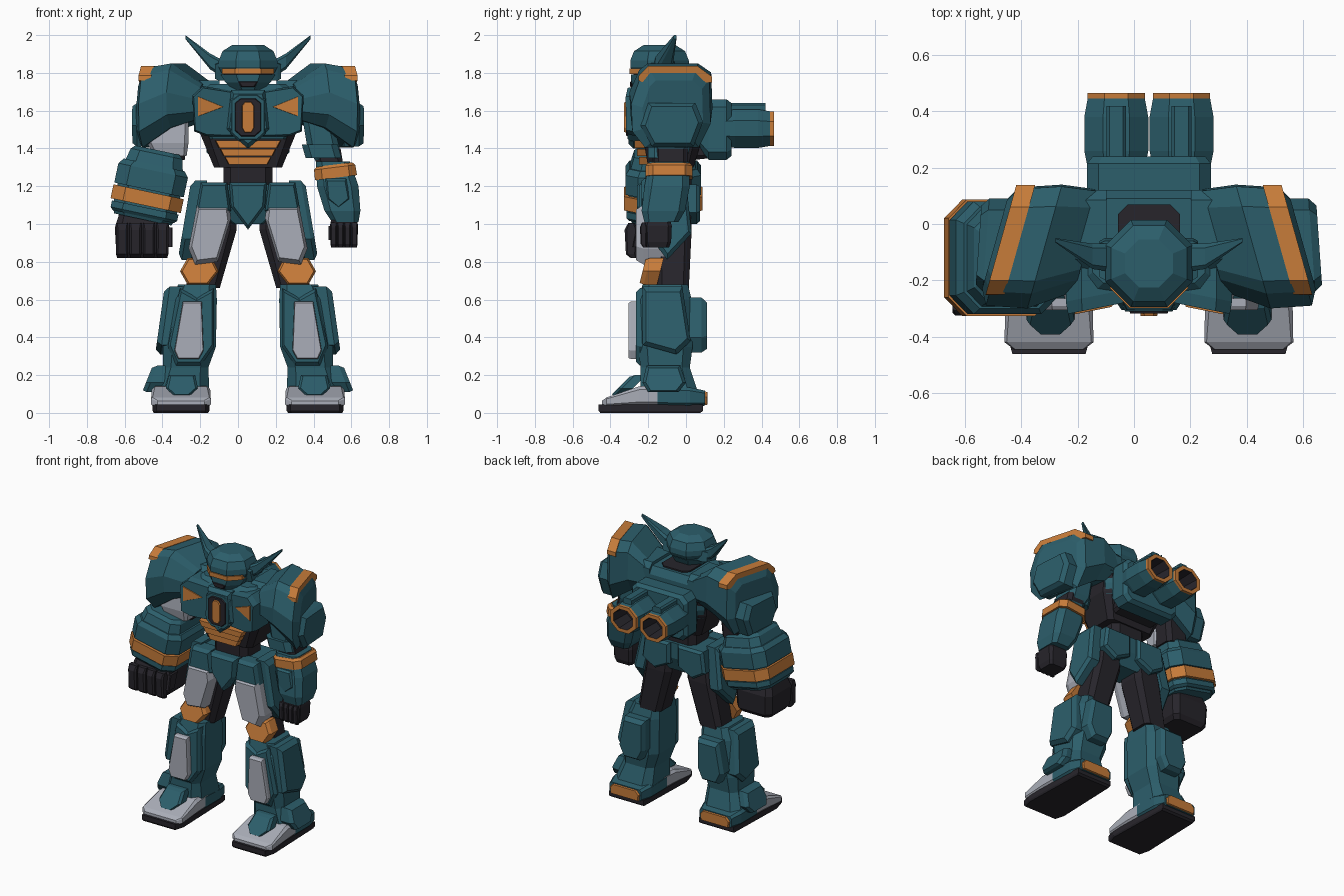
import bpy, bmesh, math
from mathutils import Matrix, Vector

if "Cube" in bpy.data.objects:
    bpy.data.objects.remove(bpy.data.objects["Cube"])

CENTER = .053  # the body sits off centre because one arm is wider


def material(name, r, g, b):
    mat = bpy.data.materials.new(name)
    mat.use_nodes = True
    mat.diffuse_color = (r, g, b, 1)
    mat.node_tree.nodes["Principled BSDF"].inputs["Base Color"].default_value = (r, g, b, 1)
    return mat


TEAL = material("teal armour", .025, .112, .147)
ORANGE = material("orange trim", .57, .2, .042)
GREY = material("pale grey armour", .4, .42, .48)
DARK = material("dark frame", .02, .018, .024)


def place(axis, p, q, d):
    return {"x": (d, p, q), "y": (p, d, q), "z": (p, q, d)}[axis]


def loft(name, mat, rings, side=1, at=Matrix(), bands=None):
    """Skin a stack of rings; bands gives one material per strip."""
    bm = bmesh.new()
    mats = list(dict.fromkeys(bands or [mat]))
    rows = [[bm.verts.new(at @ Vector(p)) for p in ring] for ring in rings]
    for k, (lo, hi) in enumerate(zip(rows, rows[1:])):
        for i in range(len(lo)):
            j = (i + 1) % len(lo)
            face = bm.faces.new((lo[i], lo[j], hi[j], hi[i]))
            face.material_index = mats.index(bands[k]) if bands else 0
    bm.faces.new(rows[0])
    bm.faces.new(rows[-1]).material_index = mats.index(bands[-1]) if bands else 0
    for v in bm.verts:
        v.co.x = side * v.co.x + CENTER
    bmesh.ops.recalc_face_normals(bm, faces=bm.faces)
    mesh = bpy.data.meshes.new(name)
    bm.to_mesh(mesh)
    bm.free()
    for m in mats:
        mesh.materials.append(m)
    bpy.context.collection.objects.link(bpy.data.objects.new(name, mesh))


def block(name, mat, axis, sections, cut=.35, **kw):
    """Chamfered box; sections are (depth, centre p, centre q, half p, half q)."""
    rings = []
    for d, cp, cq, hp, hq in sections:
        c = cut * min(hp, hq)
        corner = [(hp, hq - c), (hp - c, hq)]
        pts = (corner + [(-p, q) for p, q in corner[::-1]]
               + [(-p, -q) for p, q in corner] + [(p, -q) for p, q in corner[::-1]])
        rings.append([place(axis, cp + p, cq + q, d) for p, q in pts])
    loft(name, mat, rings, **kw)


def plate(name, mat, axis, outline, back, front, inset=.85, slope=(0, 0), **kw):
    """Bevelled plate; slope tilts its depth along the outline's two axes."""
    n = len(outline)
    pc, qc = sum(p for p, q in outline) / n, sum(q for p, q in outline) / n
    rings = []
    for d, k in ((back, 1), (back + (front - back) * .75, 1), (front, inset)):
        ring = []
        for p, q in outline:
            a, b = (p - pc) * k, (q - qc) * k
            ring.append(place(axis, pc + a, qc + b, d + a * slope[0] + b * slope[1]))
        rings.append(ring)
    loft(name, mat, rings, **kw)


def sym(half):
    return half + [(-p, q) for p, q in reversed(half) if p]


def tilted(x, y, z, degrees):
    return Matrix.Translation((x, y, z)) @ Matrix.Rotation(math.radians(degrees), 4, "Y")


def fist(label, side, cx, cy, top, hx, hy, height):
    low = top - height
    block(label + "_palm", DARK, "z", [(top, cx, cy, hx * .85, hy * .8), (top - height * .3, cx, cy, hx, hy),
          (low + .03, cx, cy, hx * .95, hy * .95), (low, cx, cy, hx * .8, hy * .8)], .25, side=side)
    for i in range(4):
        x, w = cx + hx * (i - 1.5) * .49, hx * .22
        block(f"{label}_finger_{i}", DARK, "z", [(top - height * .2, x, cy - hy, w, hy * .12),
              (top - height * .35, x, cy - hy, w, hy * .25), (low + .02, x, cy - hy, w, hy * .2),
              (low, x, cy - hy * .9, w * .8, hy * .12)], side=side)
    block(label + "_thumb", DARK, "z", [(top - height * .3, cx - hx, cy - hy * .5, hx * .1, hy * .3),
          (low + height * .25, cx - hx, cy - hy * .7, hx * .1, hy * .25)], side=side)


# Head
OCT = .586
block("helmet", TEAL, "z", [(1.8, 0, -.14, .14, .14), (1.83, 0, -.14, .155, .155), (1.865, 0, -.14, .155, .155),
      (1.915, 0, -.14, .135, .135), (1.947, 0, -.14, .085, .085)], OCT)
block("face", DARK, "z", [(1.76, 0, -.15, .125, .125), (1.81, 0, -.15, .13, .13)], OCT)
block("jaw", TEAL, "z", [(1.695, 0, -.17, .06, .09), (1.75, 0, -.16, .12, .13), (1.792, 0, -.15, .145, .14)], OCT)
plate("mouth", DARK, "y", sym([(.055, 1.755), (.035, 1.725)]), -.27, -.296)
block("visor", ORANGE, "z", [(1.794, 0, -.165, .138, .134), (1.824, 0, -.165, .138, .134)], .52)
block("neck", DARK, "z", [(1.6, 0, -.03, .11, .1), (1.75, 0, -.03, .11, .1)])

# Torso
block("torso", TEAL, "z", [(1.45, 0, -.07, .23, .17), (1.52, 0, -.07, .25, .19), (1.69, 0, -.07, .26, .19),
      (1.74, 0, -.06, .2, .15)], .25)
block("abdomen", DARK, "z", [(1.3, 0, -.08, .18, .12), (1.47, 0, -.07, .25, .16), (1.6, 0, -.04, .262, .155)], .25)
block("waist", DARK, "z", [(1.18, 0, -.08, .13, .11), (1.32, 0, -.08, .13, .11)])
plate("breastplate", TEAL, "y", sym([(.09, 1.71), (.115, 1.5), (0, 1.4)]), -.2, -.305)
for i in range(3):
    z, w = 1.422 - .044 * i, .175 - .026 * i
    plate(f"belly_rib_{i}", ORANGE, "y", sym([(w, z + .02), (w - .02, z - .019)]), -.17, -.272 + .012 * i, .97)
for name, mat, w, h, y in (("gem_frame", TEAL, .092, .125, -.31), ("gem_surround", DARK, .072, .105, -.318),
                           ("gem", ORANGE, .032, .085, -.327)):
    plate(name, mat, "y", sym([(w * .55, 1.565 + h), (w, 1.565 + h * .75), (w, 1.565 - h * .7),
          (w * .55, 1.565 - h)]), -.25, y, .92)

# Backpack
block("backpack", TEAL, "y", [(.05, 0, 1.54, .18, .11), (.12, 0, 1.5, .22, .16), (.215, 0, 1.5, .22, .16),
      (.24, 0, 1.5, .2, .14)], .25)
block("backpack_mount", DARK, "y", [(.05, 0, 1.4, .17, .06), (.14, 0, 1.4, .17, .05)])

# Pelvis
block("pelvis", TEAL, "z", [(1.0, 0, -.08, .09, .09), (1.1, 0, -.08, .22, .13), (1.21, 0, -.08, .22, .13)], .25)
plate("centre_skirt", TEAL, "y", sym([(.1, 1.22), (.09, 1.09), (0, .97)]), -.16, -.26)

for side, label in ((1, "left_"), (-1, "right_")):
    def part(make, name, *args, **kw):
        make(label + name, *args, side=side, **kw)

    # Antenna and ear
    part(plate, "ear", TEAL, "x", [(-.2, 1.85), (-.06, 1.86), (-.05, 1.79), (-.17, 1.76)], .1, .175)
    part(block, "antenna", TEAL, "x", [(.13, -.12, 1.82, .05, .045), (.2, -.115, 1.86, .045, .042),
         (.332, -.058, 1.99, .008, .01)])

    # Chest block with its painted wedge
    part(plate, "chest", TEAL, "y", [(.05, 1.7), (.24, 1.73), (.295, 1.68), (.285, 1.49), (.22, 1.465),
         (.05, 1.46)], -.12, -.3, .93, slope=(-.2, 0))
    part(plate, "chest_wedge", ORANGE, "y", [(.265, 1.675), (.265, 1.57), (.13, 1.62)], -.303, -.312, .97,
         slope=(-.2, 0))

    # Thruster
    part(loft, "thruster", TEAL, [[(.116 + r * math.cos(a), y, 1.505 + .9 * r * math.sin(a))
         for a in [math.pi * (i + .5) / 4 for i in range(8)]]
         for y, r in ((.2, .11), (.26, .123), (.38, .123), (.445, .11), (.465, .11), (.465, .081), (.33, .07))],
         bands=[TEAL, TEAL, TEAL, ORANGE, ORANGE, DARK])
    part(block, "thruster_ridge", TEAL, "y", [(.2, .116, 1.61, .035, .03), (.42, .116, 1.61, .035, .03)])

    # Shoulder, swept back in plan
    sweep = Matrix(((1, -.28, 0, -.022), (0, 1, 0, 0), (0, 0, 1, 0), (0, 0, 0, 1)))
    pad = [(-1, .1), (-.76, .8), (-.56, 1), (.65, 1), (.97, .72), (1, -.4), (.7, -1), (-.65, -1), (-.97, -.6)]
    part(loft, "shoulder", TEAL, [[(d, cy + hy * p, cz + hz * q) for p, q in pad] for d, cy, cz, hy, hz in (
         (.22, -.06, 1.65, .18, .09), (.37, -.08, 1.68, .22, .17), (.52, -.08, 1.615, .21, .21),
         (.55, -.07, 1.6, .16, .16))], at=sweep)
    part(plate, "shoulder_band", ORANGE, "x", [(-.252, 1.76), (-.25, 1.785), (-.2, 1.837), (.06, 1.837),
         (.138, 1.78), (.138, 1.75), (.1, 1.75), (.05, 1.8), (-.19, 1.8), (-.23, 1.75)], .465, .532, 1, at=sweep)
    part(plate, "shoulder_flap", TEAL, "x", [(-.2, 1.64), (.05, 1.64), (.09, 1.54), (.04, 1.41), (-.18, 1.41),
         (-.24, 1.52)], .5, .605, slope=(-.07, 0))
    part(block, "shoulder_joint", TEAL, "x", [(.15, -.02, 1.66, .14, .1), (.4, -.02, 1.66, .14, .1)])

    # Hip skirts
    part(plate, "front_skirt", TEAL, "y", [(.11, 1.22), (.25, 1.22), (.275, 1.08), (.19, .98), (.09, 1.07)],
         -.14, -.25)
    part(plate, "side_skirt", TEAL, "x", [(-.18, 1.23), (0, 1.23), (.03, .95), (-.1, .81), (-.18, .92)],
         .25, .335, slope=(0, -.17))
    part(plate, "back_skirt", TEAL, "y", [(.03, 1.21), (.23, 1.21), (.25, 1.06), (.15, 1.0), (.03, 1.06)], 0, .075)

    # Thigh and knee
    part(block, "thigh", DARK, "z", [(.66, .24, -.07, .09, .085), (.97, .165, -.07, .105, .1),
         (1.12, .15, -.07, .09, .09)])
    part(plate, "thigh_plate", GREY, "y", [(.1, 1.1), (.27, 1.1), (.315, .87), (.28, .785), (.16, .8), (.09, 1.03)],
         -.1, -.265)
    part(plate, "knee", ORANGE, "y", [(.19, .82), (.32, .82), (.36, .75), (.32, .68), (.21, .68), (.155, .75)],
         -.135, -.23, .88, slope=(0, .25))

    # Shin and its plates
    part(block, "shin", TEAL, "z", [(.12, .35, -.09, .145, .15), (.24, .33, -.11, .12, .13),
         (.35, .31, -.11, .14, .145), (.6, .285, -.11, .12, .14), (.68, .27, -.11, .1, .12)])
    part(plate, "shin_frame", TEAL, "y", [(.18, .66), (.27, .61), (.36, .66), (.425, .35), (.38, .25), (.25, .25),
         (.18, .35)], -.18, -.265, .9)
    part(plate, "shin_plate", GREY, "y", [(.245, .59), (.345, .59), (.39, .33), (.37, .285), (.26, .285),
         (.235, .33)], -.25, -.305, .95)
    part(plate, "outer_shin_plate", TEAL, "x", [(-.23, .67), (-.02, .67), (.025, .38), (-.05, .31), (-.23, .36)],
         .36, .468, slope=(0, -.14))
    part(plate, "calf_plate", TEAL, "y", [(.21, .61), (.37, .61), (.41, .4), (.37, .32), (.25, .32), (.21, .4)],
         0, .11)

    # Ankle and foot
    part(plate, "ankle_flap", TEAL, "x", [(-.21, .25), (-.03, .25), (0, .16), (-.04, .11), (-.2, .11), (-.23, .16)],
         .44, .535, slope=(0, -.4))
    part(plate, "instep_flap", TEAL, "y", [(.28, .2), (.42, .2), (.435, .13), (.39, .09), (.31, .09), (.265, .13)],
         -.27, -.35, slope=(0, 1))
    part(plate, "sole", DARK, "z", [(.225, -.462), (.485, -.462), (.505, -.39), (.49, .09), (.22, .09), (.205, -.39)],
         .045, 0, .96)
    part(block, "toe", GREY, "y", [(-.445, .355, .052, .125, .012), (-.42, .355, .06, .158, .022),
         (-.25, .355, .09, .155, .05), (-.12, .355, .095, .15, .055)])
    part(block, "heel", TEAL, "y", [(-.15, .355, .09, .152, .055), (.02, .355, .085, .15, .05),
         (.1, .355, .078, .125, .04)])
    part(plate, "heel_trim", ORANGE, "y", sym([(.09, .112), (.115, .085), (.11, .042)]), .085, .114, .95,
         at=Matrix.Translation((.355, 0, 0)))

# Heavy right arm, tilted about its forearm centre
block("right_upper_arm", DARK, "z", [(1.34, .42, -.06, .085, .08), (1.56, .4, -.06, .085, .08)], side=-1)
block("right_upper_arm_plate", GREY, "z", [(1.36, .41, -.15, .085, .045), (1.43, .425, -.15, .11, .06),
      (1.56, .4, -.15, .085, .05)], side=-1)
tilt = tilted(-.52, -.12, 1.2, 12)
for name, sections in (
        ("cuff", [(.195, 0, 0, .12, .13), (.175, 0, 0, .14, .155), (.09, 0, 0, .16, .18)]),
        ("forearm", [(.115, 0, 0, .165, .18), (.085, 0, 0, .188, .2), (-.02, 0, 0, .188, .2)]),
        ("forearm_core", [(.1, 0, 0, .17, .185), (-.14, 0, 0, .17, .185), (-.18, 0, 0, .155, .165)]),
        ("wrist_guard", [(-.115, 0, 0, .18, .195), (-.15, 0, 0, .18, .195), (-.165, 0, 0, .165, .18)])):
    block("right_" + name, TEAL, "z", sections, at=tilt)
block("right_forearm_band", ORANGE, "z", [(-.03, 0, 0, .19, .207), (-.105, 0, 0, .19, .207)], at=tilt)
fist("right_hand", -1, .56, -.15, 1.05, .145, .14, .23)

# Slim left arm
block("left_upper_arm", TEAL, "z", [(1.33, .42, -.08, .06, .08), (1.4, .4, -.08, .085, .1),
      (1.55, .37, -.08, .08, .1)])
block("left_elbow", DARK, "z", [(1.28, .44, -.08, .07, .09), (1.4, .42, -.08, .07, .09)])
block("left_elbow_guard", TEAL, "z", [(1.35, .4, -.1, .095, .1), (1.42, .38, -.1, .095, .1)])
block("left_forearm", TEAL, "z", [(1.01, .515, -.13, .07, .09), (1.07, .5, -.12, .095, .115),
      (1.2, .475, -.1, .11, .12), (1.33, .45, -.09, .09, .105)])
block("left_forearm_band", ORANGE, "z", [(-.03, 0, 0, .112, .125), (.025, 0, 0, .11, .124), (.04, 0, 0, .095, .11)],
      at=tilted(.462, -.09, 1.275, -7))
plate("left_forearm_panel", TEAL, "y", [(.41, 1.24), (.52, 1.24), (.54, 1.13), (.48, 1.08), (.42, 1.13)],
      -.18, -.235)
fist("left_hand", 1, .508, -.15, 1.04, .075, .075, .165)
